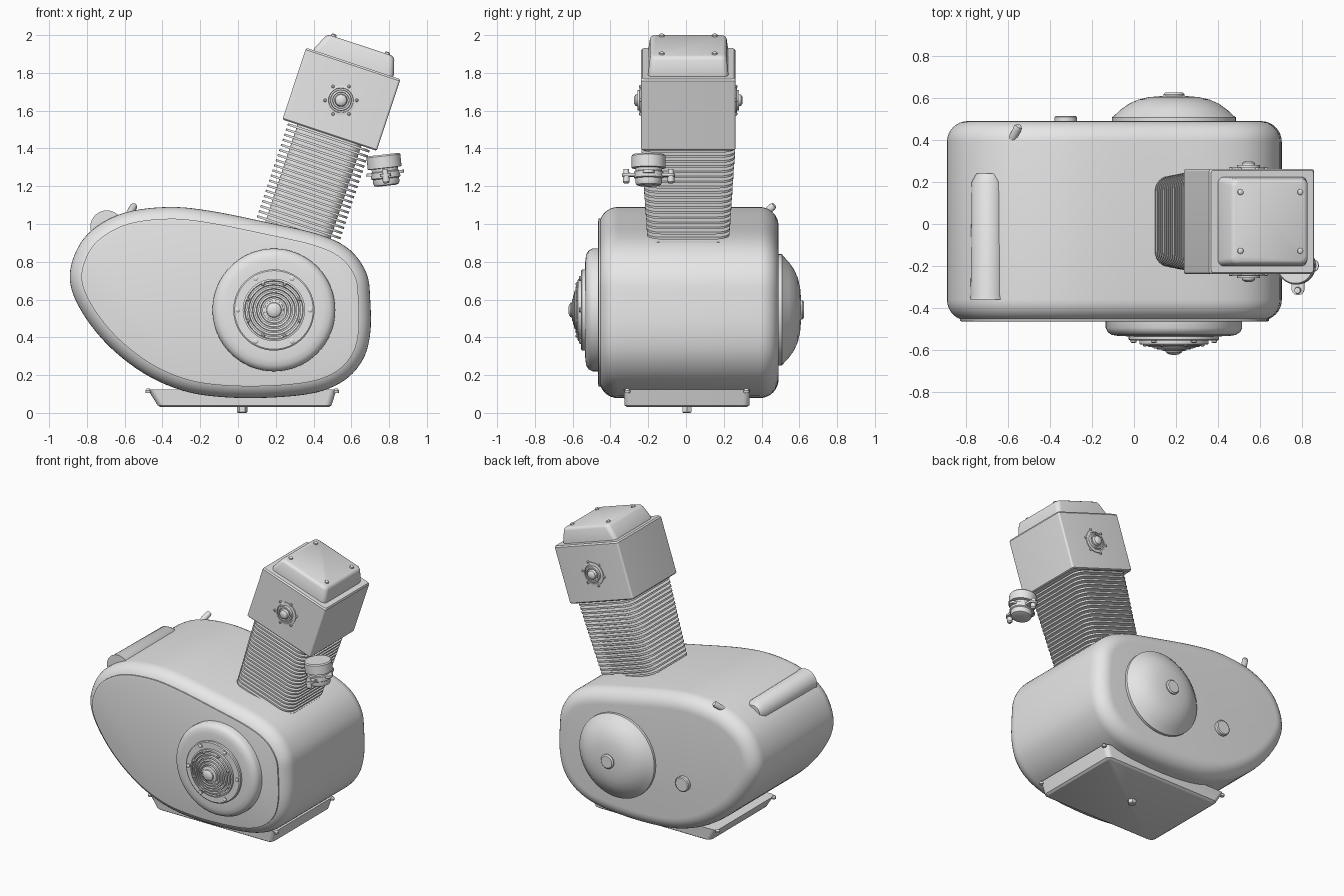
import bpy, bmesh
from math import sin, cos, pi, radians
from mathutils import Vector, Matrix

cube = bpy.data.objects.get("Cube")
if cube:
    bpy.data.objects.remove(cube, do_unlink=True)

metal = bpy.data.materials.new("light_grey_metal")
metal.use_nodes = True
GREY = (0.8, 0.8, 0.8, 1)
metal.diffuse_color = GREY
metal.node_tree.nodes["Principled BSDF"].inputs["Base Color"].default_value = GREY


def loft(name, rings, matrix=Matrix(), angle=35):
    """Skin a stack of closed rings and cap both ends."""
    bm = bmesh.new()
    loops = [[bm.verts.new(matrix @ Vector(p)) for p in ring] for ring in rings]
    n = len(loops[0])
    for a, b in zip(loops, loops[1:]):
        for i in range(n):
            j = (i + 1) % n
            bm.faces.new((a[i], a[j], b[j], b[i]))
    bm.faces.new(loops[0][::-1])
    bm.faces.new(loops[-1])
    bmesh.ops.recalc_face_normals(bm, faces=bm.faces)
    mesh = bpy.data.meshes.new(name)
    bm.to_mesh(mesh)
    bm.free()
    mesh.materials.append(metal)
    ob = bpy.data.objects.new(name, mesh)
    bpy.context.collection.objects.link(ob)
    bpy.ops.object.select_all(action='DESELECT')
    ob.select_set(True)
    bpy.context.view_layer.objects.active = ob
    bpy.ops.object.shade_smooth_by_angle(angle=radians(angle))
    return ob


def lathe(name, profile, loc, axis=(0, 0, 1), n=48, angle=35):
    """Turn (radius, height) pairs about an axis through loc."""
    m = Matrix.Translation(loc) @ Vector(axis).to_track_quat('Z', 'Y').to_matrix().to_4x4()
    rings = [[(r * cos(2 * pi * i / n), r * sin(2 * pi * i / n), h) for i in range(n)]
             for r, h in profile]
    return loft(name, rings, m, angle)


def rounded_rect(hx, hy, r, z, cx=0, cy=0, steps=6):
    pts = []
    for k, (sx, sy) in enumerate(((1, 1), (-1, 1), (-1, -1), (1, -1))):
        for i in range(steps + 1):
            a = (k + i / steps) * pi / 2
            pts.append((cx + sx * (hx - r) + r * cos(a), cy + sy * (hy - r) + r * sin(a), z))
    return pts


def smooth_loop(points, sub=5):
    """Closed spline through the given 2D points."""
    p = [Vector(q) for q in points]
    out = []
    for i in range(len(p)):
        a, b, c, d = (p[(i + k) % len(p)] for k in (-1, 0, 1, 2))
        for s in range(sub):
            t = s / sub
            out.append(0.5 * (2 * b + (c - a) * t + (2 * a - 5 * b + 4 * c - d) * t * t
                              + (3 * b - a - 3 * c + d) * t ** 3))
    return out


# Crankcase: egg-shaped side outline with rounded edges
outline = smooth_loop([
    (-.89, .70), (-.86, .85), (-.77, .97), (-.6, 1.06), (-.37, 1.09), (-.15, 1.07),
    (.15, 1.01), (.43, .945), (.59, .865), (.68, .74), (.70, .60), (.70, .42), (.66, .28),
    (.56, .17), (.40, .105), (.15, .08), (-.1, .085), (-.3, .12), (-.5, .21),
    (-.69, .36), (-.83, .54)])


def inset_outline(d, y):
    ring = []
    for i, p in enumerate(outline):
        t = (outline[(i + 1) % len(outline)] - outline[i - 1]).normalized()
        ring.append((p.x + t.y * d, y, p.y - t.x * d))
    return ring


R = 0.1
arc = [i * pi / 16 for i in range(9)]
loft("crankcase",
     [inset_outline(R * (1 - sin(a)), -.46 + R * (1 - cos(a))) for a in arc]
     + [inset_outline(R * (1 - cos(a)), .49 - R * (1 - sin(a))) for a in arc])
loft("front_cover", [inset_outline(.062, -.44), inset_outline(.062, -.462),
                     inset_outline(.075, -.465)])

# Front pulley housing, stepped rings and bolts
FRONT, BACK = (0, -1, 0), (0, 1, 0)
hub = (.19, 0, .545)
lathe("front_housing", [(.325, .44), (.325, .495), (.315, .515), (.295, .528), (.265, .533),
                        (.215, .535)], hub, FRONT, 64)
lathe("front_flange", [(.215, .53), (.215, .55), (.208, .555), (.165, .555)], hub, FRONT, 64)
steps = []
for k in range(6):
    r, h = .165 - k * .021, .572 + k * .006
    steps += [(r, h - .02), (r, h), (r - .010, h + .002), (r - .013, h - .012)]
lathe("front_stepped_rings", steps, hub, FRONT)
lathe("front_hub_cap", [(.055, .56), (.055, .6), (.04, .605), (.038, .612), (.025, .62),
                        (.01, .623)], hub, FRONT, 32)


def bolt_circle(name, centre, radius, count, size, y, height, side, phase=0.0):
    for k in range(count):
        a = phase + 2 * pi * k / count
        p = (centre[0] + radius * cos(a), y, centre[2] + radius * sin(a))
        lathe(f"{name}_{k + 1}", [(size, -.01), (size, height * .6), (size * .5, height)],
              p, side, 12)


bolt_circle("flange_bolt", hub, .192, 6, .014, -.555, .012, FRONT)
bolt_circle("ring_bolt", hub, .148, 8, .010, -.572, .012, FRONT, pi / 8)

# Rear dome, its knob and a small plug
lathe("rear_dome", [(.295, .47), (.295, .508), (.285, .515), (.255, .543), (.215, .572),
                    (.17, .592), (.12, .604), (.06, .609), (.02, .61)], hub, BACK, 64)
lathe("rear_knob", [(.05, .59), (.05, .617), (.042, .625), (.02, .625)], hub, BACK, 32)
lathe("rear_plug", [(.053, .47), (.053, .51), (.046, .515)], (-.325, 0, .48), BACK, 32)

# Dipstick and starter barrel on the top
stick = Vector((.04, .08, .07))
lathe("dipstick", [(.018, -.03), (.02, .1), (.014, .112)], (-.588, .388, 1.03), stick, 16)
lathe("starter_barrel", [(.087, -.36), (.083, -.34), (.078, .2), (.055, .24)],
      (-.695, 0, .985), BACK, 40)

# Oil pan, corner lugs and drain plug
loft("oil_pan", [rounded_rect(.445, .315, .03, .03, .035, .005),
                 rounded_rect(.46, .33, .035, .04, .035, .005),
                 rounded_rect(.5, .335, .035, .125, .022, .005)], angle=30)
for i, x in enumerate((-.475, .52)):
    for j, y in enumerate((-.31, .32)):
        lathe(f"pan_lug_{2 * i + j + 1}", [(.014, 0), (.016, .012), (.008, .022)],
              (x, y, .106), n=12)
lathe("drain_plug", [(.022, 0), (.028, .005), (.028, .04)], (.022, .005, 0), n=6)

# Tilted cylinder with cooling fins
tilt = Matrix.Translation((.5475, .012, 1.66)) @ Matrix.Rotation(radians(18.4), 4, 'Y')
loft("cylinder_core", [rounded_rect(.178, .175, .06, -.85), rounded_rect(.178, .2, .06, -.18)],
     tilt)
FINS = 20
for k in range(FINS):
    w = -.215 - k * .0285
    hy = .25 - .035 * k / (FINS - 1)
    loft(f"cooling_fin_{k + 1}", [rounded_rect(.228, hy, .075, w - .006),
                                  rounded_rect(.228, hy, .075, w + .006)], tilt)

# Cylinder head block and bolted top cover
loft("cylinder_head", [rounded_rect(.256, .243, .01, -.2), rounded_rect(.263, .25, .012, -.193),
                       rounded_rect(.263, .25, .012, .19), rounded_rect(.256, .243, .01, .2)],
     tilt, 30)
loft("head_cover", [rounded_rect(.222, .212, .03, .19), rounded_rect(.222, .212, .03, .212),
                    rounded_rect(.194, .203, .03, .285, .006),
                    rounded_rect(.186, .198, .03, .298, .006),
                    rounded_rect(.172, .188, .03, .304, .006)], tilt, 40)
up = tilt.to_3x3() @ Vector((0, 0, 1))
for i, u in enumerate((-.145, .155)):
    for j, v in enumerate((-.14, .14)):
        lathe(f"cover_bolt_{2 * i + j + 1}", [(.014, -.01), (.014, .008), (.008, .012)],
              tilt @ Vector((u, v, .304)), up, 12)

# Round caps on both faces of the head
for label, side, y in (("front", FRONT, -.238), ("rear", BACK, .262)):
    c = (.545, y, 1.655)
    lathe(f"{label}_head_cap", [(.08, -.01), (.08, .006), (.066, .008), (.064, .002), (.056, .002),
                                (.054, .018), (.044, .019), (.042, .01), (.034, .01),
                                (.03, .028), (.02, .036), (.008, .038)], c, side, 32)
    bolt_circle(f"{label}_cap_bolt", c, .084, 6, .009, y, .01, side)

# Intake unit beside the cylinder
lean = Matrix.Translation((.778, -.198, 1.285)) @ Matrix.Rotation(radians(-6.5), 4, 'Y')
axis = lean.to_3x3() @ Vector((0, 0, 1))
lathe("intake_body", [(.05, -.083), (.065, -.078), (.07, -.065), (.07, -.045), (.078, -.04),
                      (.078, -.01), (.07, -.005), (.07, .01), (.09, .012), (.09, .075),
                      (.084, .083)], lean.translation, axis, 40)
loft("intake_flange", [rounded_rect(.1, .03, .028, -.024), rounded_rect(.1, .03, .028, -.008)],
     lean)
loft("intake_bracket", [rounded_rect(.03, .14, .028, -.034), rounded_rect(.03, .14, .028, -.018)],
     lean)
for j, v in enumerate((-.118, .118)):
    lathe(f"intake_bolt_{j + 1}", [(.012, -.07), (.018, -.062), (.018, -.03), (.014, .005)],
          lean @ Vector((0, v, 0)), axis, 12)
